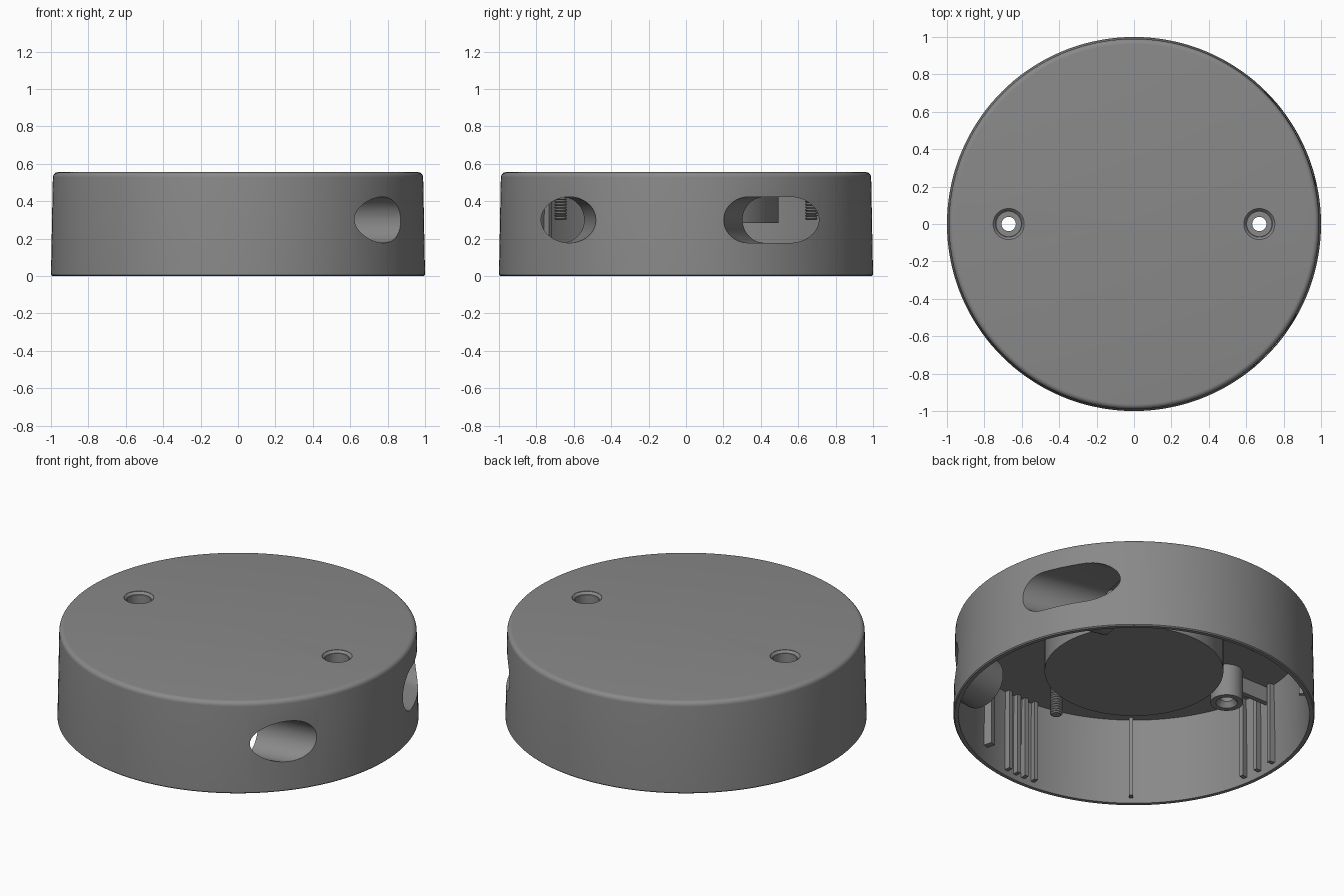
import bpy, bmesh
from math import pi, sin, cos, radians
from mathutils import Matrix, Vector

if "Cube" in bpy.data.objects:
    bpy.data.objects.remove(bpy.data.objects["Cube"])

grey = bpy.data.materials.new('dark_grey')
grey.diffuse_color = (0.25, 0.25, 0.25, 1)
grey.use_nodes = True
grey.node_tree.nodes["Principled BSDF"].inputs["Base Color"].default_value = grey.diffuse_color


def finish(bm, name):
    bmesh.ops.remove_doubles(bm, verts=bm.verts, dist=1e-5)
    bmesh.ops.recalc_face_normals(bm, faces=bm.faces)
    me = bpy.data.meshes.new(name)
    bm.to_mesh(me)
    bm.free()
    me.materials.append(grey)
    ob = bpy.data.objects.new(name, me)
    bpy.context.collection.objects.link(ob)
    return ob


def lathe(name, profile, seg=48, at=(0, 0)):
    """Revolve (radius, z) points about a vertical axis."""
    bm = bmesh.new()
    vs = [bm.verts.new((r, 0, z)) for r, z in profile]
    n = len(vs)
    closed = profile[0][0] > 0
    es = [bm.edges.new((vs[i], vs[(i + 1) % n])) for i in range(n if closed else n - 1)]
    bmesh.ops.spin(bm, geom=vs + es, cent=(0, 0, 0), axis=(0, 0, 1),
                   angle=2 * pi, steps=seg)
    bmesh.ops.translate(bm, verts=bm.verts, vec=(at[0], at[1], 0))
    return finish(bm, name)


def box(name, size, centre, angle=0):
    bm = bmesh.new()
    bmesh.ops.create_cube(bm, size=1)
    m = Matrix.Rotation(angle, 4, 'Z') @ Matrix.Translation(centre) @ Matrix.Diagonal((*size, 1))
    bmesh.ops.transform(bm, matrix=m, verts=bm.verts)
    return finish(bm, name)


def slot_prism(name, mid, angle, half, rad, s0, s1):
    """Horizontal prism with a round-ended cross-section."""
    d = Vector((cos(angle), sin(angle), 0))
    p = Vector((-sin(angle), cos(angle), 0))
    bm = bmesh.new()
    loop = []
    for side in (1, -1):
        for i in range(25):
            t = -pi / 2 + pi * i / 24 + (0 if side > 0 else pi)
            loop.append((side * half + rad * cos(t), rad * sin(t)))
    if half == 0:
        loop = [(rad * cos(2 * pi * i / 48), rad * sin(2 * pi * i / 48)) for i in range(48)]
    vs = [bm.verts.new(Vector(mid) + d * s0 + p * u + Vector((0, 0, w))) for u, w in loop]
    f = bm.faces.new(vs)
    ext = bmesh.ops.extrude_face_region(bm, geom=[f])['geom']
    bmesh.ops.translate(bm, vec=d * (s1 - s0),
                        verts=[g for g in ext if isinstance(g, bmesh.types.BMVert)])
    return finish(bm, name)


def boolean(ob, cutter, op='DIFFERENCE'):
    m = ob.modifiers.new('cut', 'BOOLEAN')
    m.operation, m.solver, m.object = op, 'EXACT', cutter
    bpy.context.view_layer.objects.active = ob
    bpy.ops.object.modifier_apply(modifier=m.name)


cutters = []

# Drafted round shell, open below, with a thick centre boss
fillet = [(0.963 + 0.027 * sin(radians(a)), 0.528 + 0.027 * cos(radians(a)))
          for a in range(0, 91, 15)]
body = lathe('housing', [(0, 0.555)] + fillet + [
    (1.0, 0.006), (0.994, 0), (0.972, 0), (0.962, 0.525),
    (0.495, 0.525), (0.495, 0.283), (0, 0.283)], 144)

# Cable openings with sleeves trimmed to the inside of the wall
inside = lathe('trim_disc', [(0, 0.1), (0.975, 0.1), (0.975, 0.54), (0, 0.54)], 144)
cutters.append(inside)
for name, mid, ang, half, s0 in (('round', (0.754, -0.627, 0.3), radians(10), 0, -0.22),
                                 ('wide', (0.84, 0.455, 0.3), radians(-12), 0.097, -0.30)):
    tunnel = slot_prism(name + '_cutter', mid, ang, half, 0.123, s0 - 0.02, 0.6)
    sleeve = slot_prism(name + '_sleeve', mid, ang, half, 0.15, s0, 0.5)
    boolean(sleeve, inside, 'INTERSECT')
    boolean(sleeve, tunnel)
    boolean(body, tunnel)
    cutters.append(tunnel)

# Countersunk screw holes with hollow posts and webs to the wall
for s in (-1, 1):
    hole = lathe('hole_cutter', [(0, 0.6), (0.083, 0.6), (0.083, 0.553),
                                 (0.066, 0.535), (0.066, 0.45), (0, 0.45)], at=(s * 0.67, 0))
    boolean(body, hole)
    cutters.append(hole)
    lathe('screw_post', [(0.066, 0.54), (0.066, 0.42), (0.038, 0.42), (0.038, 0.36),
                         (0.06, 0.33), (0.09, 0.33), (0.09, 0.54)], at=(s * 0.67, 0))
    box('post_web', (0.22, 0.03, 0.1), (s * 0.86, 0, 0.48))

# Threaded studs
for s in (-1, 1):
    pts = [(0, 0.3)]
    for i in range(15):
        z = 0.3 + i * 0.015
        pts += [(0.026, z), (0.035, z + 0.0075)]
    pts += [(0.03, 0.53), (0, 0.53)]
    lathe('threaded_stud', pts, 24, (0, s * 0.67))

# Slim ribs on the inner wall
for a in (177, 184, 190.5, 231, 129, 265.5, 269.5, 273, 277, 87, 90.5, 94.5):
    box('wall_rib', (0.035, 0.024, 0.5), (0.95, 0, 0.28), radians(a))
box('wall_rib', (0.05, 0.035, 0.43), (0.945, 0, 0.315), radians(288))

for c in cutters:
    bpy.data.objects.remove(c)
for ob in bpy.data.objects:
    ob.select_set(True)
bpy.context.view_layer.objects.active = body
bpy.ops.object.shade_smooth_by_angle(angle=radians(30))
